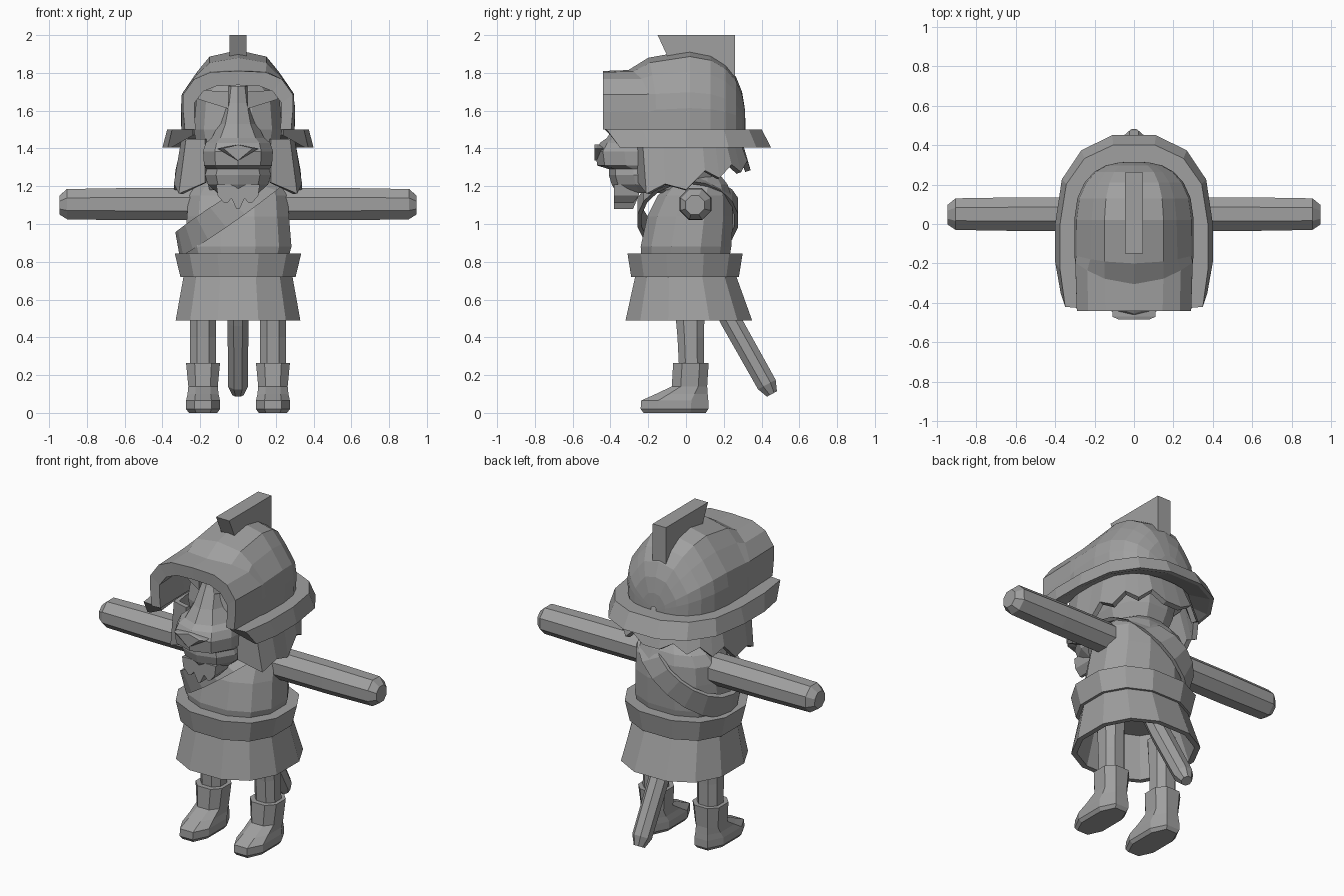
import bpy, bmesh, math
from mathutils import Vector

if "Cube" in bpy.data.objects:
    bpy.data.objects.remove(bpy.data.objects["Cube"])

grey = bpy.data.materials.new("stone_grey")
grey.diffuse_color = (0.35, 0.35, 0.35, 1)
grey.use_nodes = True
grey.node_tree.nodes["Principled BSDF"].inputs["Base Color"].default_value = grey.diffuse_color


def make(name, verts, faces):
    me = bpy.data.meshes.new(name)
    me.from_pydata([tuple(v) for v in verts], [], faces)
    bm = bmesh.new()
    bm.from_mesh(me)
    bmesh.ops.recalc_face_normals(bm, faces=bm.faces)
    bm.to_mesh(me)
    bm.free()
    me.materials.append(grey)
    ob = bpy.data.objects.new(name, me)
    bpy.context.collection.objects.link(ob)
    return ob


def loft(name, rings, caps=(True, True), closed=True, loop=False):
    """Skin a list of equally long point rows."""
    n = len(rings[0])
    verts = [p for r in rings for p in r]
    faces = []
    for i in range(len(rings) if loop else len(rings) - 1):
        a, b = i * n, (i + 1) % len(rings) * n
        for j in range(n if closed else n - 1):
            k = (j + 1) % n
            faces.append((a + j, a + k, b + k, b + j))
    if closed and not loop:
        if caps[0]:
            faces.append(tuple(range(n)))
        if caps[1]:
            faces.append(tuple(range(len(verts) - n, len(verts))))
    return make(name, verts, faces)


def oval(z, w, y0, y1, n=12, cx=0, power=0.85):
    """Level rounded ring with half width w, from y0 to y1."""
    pts = []
    for i in range(n):
        t = math.tau * (i + 0.5) / n
        c, s = math.cos(t), math.sin(t)
        c = math.copysign(abs(c) ** power, c) / math.cos(math.pi / n) ** power
        s = math.copysign(abs(s) ** power, s) / math.cos(math.pi / n) ** power
        pts.append((cx + w * c, (y0 + y1) / 2 + (y1 - y0) / 2 * s, z))
    return pts


def limb(name, stations, n=8):
    """Round limb through (point, radius) stations."""
    d = (Vector(stations[-1][0]) - Vector(stations[0][0])).normalized()
    u = d.cross(Vector((0, 1, 0) if abs(d.x) > 0.5 else (1, 0, 0))).normalized()
    v = d.cross(u)
    rings = []
    for p, r in stations:
        r /= math.cos(math.pi / n)
        angles = [math.tau * (i + 0.5) / n for i in range(n)]
        rings.append([Vector(p) + u * r * math.cos(t) + v * r * math.sin(t) for t in angles])
    return loft(name, rings)


def prism(name, outline, x0, x1):
    """Extrude a (y, z) outline from x0 to x1."""
    return loft(name, [[(x, y, z) for y, z in outline] for x in (x0, x1)])


def horseshoe(w, b, front, z, arc=7):
    """Plan path open to the front, rounded at the back."""
    pts = [(w * 0.93, front, z), (w, front * 0.55, z)]
    for i in range(arc + 1):
        c, s = math.cos(math.pi * i / arc), math.sin(math.pi * i / arc)
        pts.append((w * math.copysign(abs(c) ** 0.85, c), b * abs(s) ** 0.85, z))
    return pts + [(-w, front * 0.55, z), (-w * 0.93, front, z)]


# Clothing: torso, belt and hollow skirt
loft("torso", [oval(*r) for r in [
    (0.76, 0.25, -0.23, 0.22), (0.88, 0.283, -0.24, 0.24), (1.04, 0.27, -0.205, 0.25),
    (1.15, 0.262, -0.15, 0.24), (1.21, 0.22, -0.09, 0.22), (1.26, 0.12, -0.02, 0.18)]])
loft("belt", [oval(*r) for r in [
    (0.72, 0.27, -0.25, 0.24), (0.72, 0.305, -0.29, 0.28), (0.845, 0.335, -0.31, 0.3),
    (0.845, 0.26, -0.235, 0.225)]], loop=True)
loft("skirt", [oval(*r) for r in [
    (0.74, 0.25, -0.23, 0.22), (0.49, 0.3, -0.29, 0.32), (0.49, 0.33, -0.32, 0.35),
    (0.74, 0.285, -0.265, 0.26)]], caps=(True, False))

# Shoulder strap, a wide loop that lies upright at the hip and flat on the shoulder
sections = []
for i in range(18):
    t = math.tau * i / 18
    lean = math.radians(45 + 35 * math.cos(t))
    up = Vector((-math.sin(lean), 0, math.cos(lean)))
    d = Vector((0.26 * math.cos(t), 0.27 * math.sin(t), 0.175 * math.cos(t)))
    c = Vector((-0.06, 0.01, 1.065))
    sections.append([c + d * k + up * h for k, h in
                     ((1, -0.068), (1, 0.068), (0.92, 0.068), (0.92, -0.068))])
loft("shoulder_strap", sections, loop=True)

# Arms, legs and boots on both sides
for side, s in (("left", 1), ("right", -1)):
    limb(side + "_arm", [((s * 0.18, 0.05, 1.105), 0.085), ((s * 0.6, 0.05, 1.105), 0.085),
                         ((s * 0.905, 0.05, 1.105), 0.08), ((s * 0.945, 0.047, 1.1), 0.05)])
    x = s * 0.185
    loft(side + "_leg", [oval(z, 0.068, y0, y1, 8, x) for z, y0, y1 in
                         ((0.2, -0.035, 0.095), (0.4, -0.045, 0.095), (0.62, -0.065, 0.1))])
    loft(side + "_boot", [oval(z, w, y0, y1, 8, x, 0.8) for z, w, y0, y1 in (
        (0.0, 0.075, -0.225, 0.105), (0.02, 0.09, -0.24, 0.118), (0.065, 0.09, -0.238, 0.118),
        (0.1, 0.082, -0.16, 0.115), (0.14, 0.078, -0.075, 0.112), (0.265, 0.09, -0.068, 0.12))])

# Tail hanging from under the skirt
limb("tail", [((0, 0.14, 0.68), 0.055), ((0, 0.24, 0.485), 0.055), ((0, 0.428, 0.15), 0.053),
              ((0, 0.455, 0.1), 0.03)])

# Head: skull, snout, nose, brows and beard
loft("skull", [oval(*r) for r in [
    (1.18, 0.15, -0.22, 0.15), (1.33, 0.2, -0.28, 0.21), (1.5, 0.235, -0.29, 0.23),
    (1.66, 0.22, -0.26, 0.21), (1.74, 0.15, -0.2, 0.12)]])
loft("snout", [oval(z, w, y0, 0, 10) for z, w, y0 in [
    (1.165, 0.11, -0.36), (1.21, 0.16, -0.385), (1.26, 0.175, -0.4), (1.29, 0.165, -0.4),
    (1.31, 0.18, -0.46), (1.385, 0.185, -0.47), (1.43, 0.17, -0.445), (1.455, 0.14, -0.41),
    (1.53, 0.1, -0.365), (1.64, 0.07, -0.31), (1.73, 0.055, -0.27)]])
loft("nose", [[(x * k, y, z) for x, z in ((-0.11, 1.4), (0, 1.335), (0.11, 1.4), (0, 1.42))]
              for y, k in ((-0.4, 1), (-0.47, 1), (-0.485, 0.7))])
for side, s in (("left", 1), ("right", -1)):
    loft(side + "_brow", [[(s * 0.05, y, 1.61), (s * 0.21, y + 0.05, 1.66),
                           (s * 0.21, y + 0.05, 1.71), (s * 0.05, y, 1.7)]
                          for y in (-0.31, -0.2)])
for name, x, tip in (("left", 0.065, 1.11), ("middle", 0, 1.08), ("right", -0.065, 1.11)):
    loft(name + "_beard_tuft", [oval(z, k, -0.38, y1, 4, x, 1) for z, k, y1 in (
        (1.21, 0.05, -0.24), (1.15, 0.042, -0.25), (tip, 0.008, -0.28))])

# Jagged mane hanging below the helmet and wrapping round onto the cheeks
tops = horseshoe(0.285, 0.28, -0.22, 1.45, 13)
tips = horseshoe(0.325, 0.33, -0.2, 0, 13)
drops = [1.16, 1.21, 1.18, 1.28, 1.24, 1.31, 1.27, 1.33, 1.28]
drops += drops[::-1]
tips = [(x, y, z) for (x, y, _), z in zip(tips, drops)]
tops = [(0.17, -0.245, 1.45)] + tops + [(-0.17, -0.245, 1.45)]
tips = [(0.17, -0.24, 1.22)] + tips + [(-0.17, -0.24, 1.22)]
mane = loft("mane", [tops, tips], closed=False)
thick = mane.modifiers.new("thickness", 'SOLIDIFY')
thick.thickness = 0.03
thick.offset = 0

# Helmet: inner tunnel, front rim, then the dome closing at the back
FRONT = [(0.97, 0), (1, 0.3), (1, 0.6), (0.8, 0.86), (0.5, 0.98), (0, 1)]
DOME = [(1, 0), (1.01, 0.27), (0.97, 0.47), (0.72, 0.73), (0.5, 0.92), (0, 1)]


def arch(y, w, h, blend, bow=0):
    half = []
    for a, b in zip(FRONT, DOME):
        x, z = (a[i] + (b[i] - a[i]) * blend for i in (0, 1))
        half.append((w * x, y + bow * x * x, 1.5 + h * z))
    return half + [(-x, y, z) for x, y, z in half[-2::-1]]


arches = [arch(*a) for a in [
    (0.05, 0.235, 0.28, 0), (-0.2, 0.235, 0.25, 0), (-0.435, 0.23, 0.235, 0),
    (-0.44, 0.29, 0.31, 0), (-0.305, 0.298, 0.315, 0.05, 0.11),
    (-0.2, 0.3, 0.38, 0.8, 0.04), (0.02, 0.3, 0.42, 1)]]
for deg in (22, 40, 56, 70, 82, 89):
    t = math.radians(deg)
    k = math.cos(t) ** 0.7
    arches.append(arch(0.02 + 0.295 * math.sin(t), 0.3 * k, 0.42 * k, 1))
loft("helmet", arches, closed=False)

# Flared brim around the sides and back
rows = [horseshoe(*r) for r in [
    (0.255, 0.27, -0.43, 1.5), (0.375, 0.41, -0.42, 1.5), (0.4, 0.46, -0.35, 1.405),
    (0.38, 0.435, -0.35, 1.405), (0.255, 0.27, -0.4, 1.47)]]
loft("brim", [list(section) for section in zip(*rows)])

# Upright crest on top
prism("crest", [(-0.15, 2), (0.26, 2), (0.26, 1.66), (0.08, 1.75), (-0.09, 1.87)], -0.045, 0.045)
